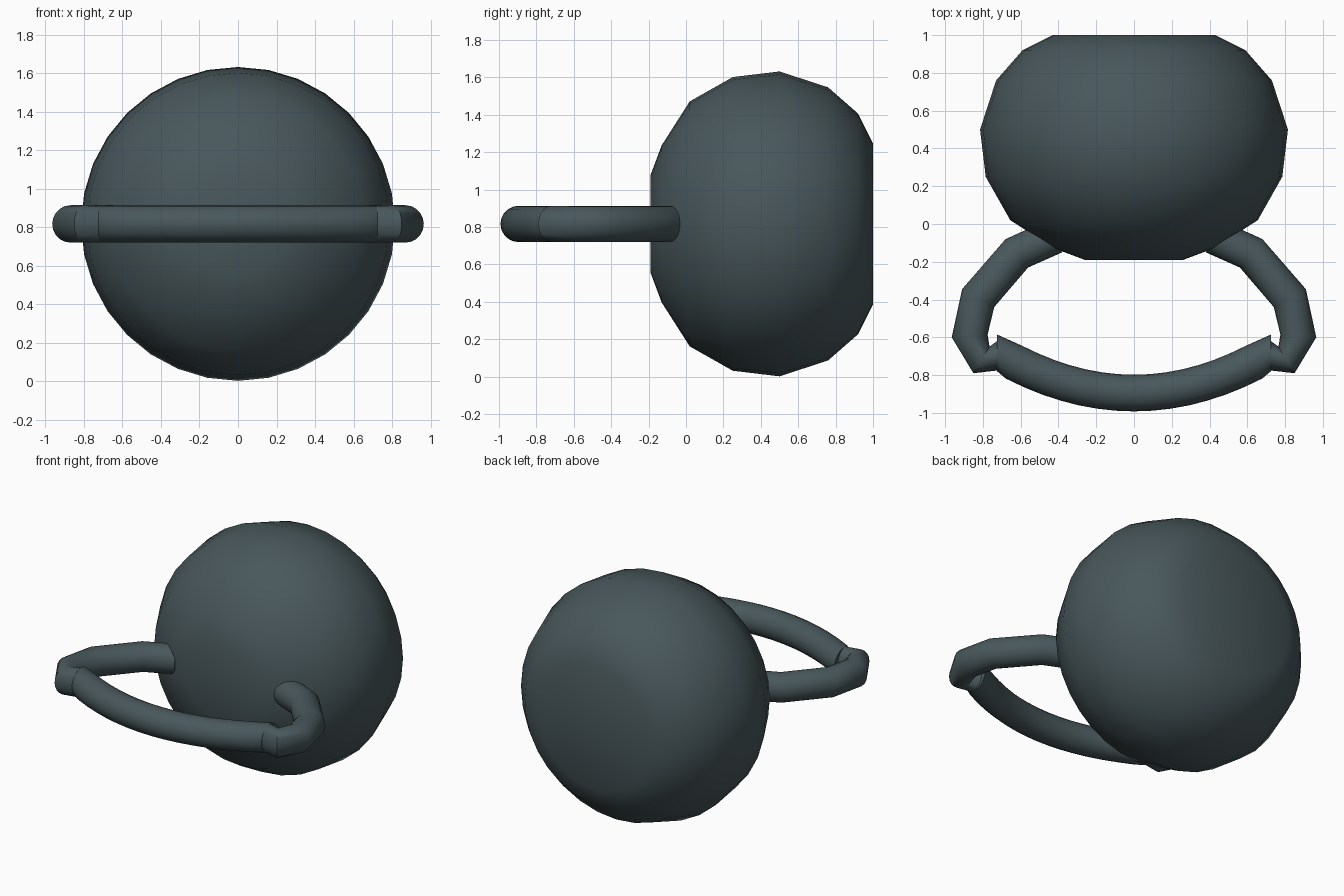
import bpy, bmesh, math
from mathutils import Vector

cube = bpy.data.objects.get("Cube")
if cube:
    bpy.data.objects.remove(cube, do_unlink=True)

MID_Z = 0.817     # height of the shared axis
TUBE_R = 0.097    # handle tube radius

slate = bpy.data.materials.new("dark slate")
slate.use_nodes = True
COLOUR = (0.065, 0.095, 0.105, 1)
slate.diffuse_color = COLOUR
slate.node_tree.nodes["Principled BSDF"].inputs["Base Color"].default_value = COLOUR


def skin(name, rings):
    """Bridge a row of closed rings, cap both ends and shade smooth."""
    bm = bmesh.new()
    loops = [[bm.verts.new(p) for p in ring] for ring in rings]
    n = len(loops[0])
    for a, b in zip(loops, loops[1:]):
        for i in range(n):
            j = (i + 1) % n
            bm.faces.new((a[i], a[j], b[j], b[i]))
    bm.faces.new(loops[0])
    bm.faces.new(loops[-1])
    bmesh.ops.recalc_face_normals(bm, faces=bm.faces)
    mesh = bpy.data.meshes.new(name)
    bm.to_mesh(mesh)
    bm.free()
    mesh.materials.append(slate)
    obj = bpy.data.objects.new(name, mesh)
    bpy.context.collection.objects.link(obj)
    bpy.ops.object.select_all(action='DESELECT')
    obj.select_set(True)
    bpy.context.view_layer.objects.active = obj
    bpy.ops.object.shade_smooth_by_angle(angle=math.radians(45))
    return obj


def turns(n):
    return [(math.cos(2 * math.pi * i / n), math.sin(2 * math.pi * i / n)) for i in range(n)]


def tube(name, edges, side=1):
    """Horizontal tube given the outer and inner edge point of each ring."""
    rings = []
    for outer, inner in edges:
        o, i = Vector(outer), Vector(inner)
        c, h = (o + i) / 2, (o - i) / 2
        rings.append([(side * (c.x + h.x * u), c.y + h.y * u, MID_Z + TUBE_R * v)
                      for u, v in turns(20)])
    return skin(name, rings)


# Rounded body turned about the front-to-back axis: (y, radius)
profile = [(-0.19, 0.26), (-0.13, 0.42), (0.02, 0.655), (0.25, 0.785),
           (0.50, 0.815), (0.76, 0.73), (0.92, 0.59), (1.0, 0.43)]
skin("body", [[(r * u, y, MID_Z + r * v) for u, v in turns(32)] for y, r in profile])

# Bent side arms, rooted in the body and hooked in at the front
arm = [((0.46, 0.02), (0.38, -0.15)), ((0.68, -0.08), (0.56, -0.23)),
       ((0.91, -0.345), (0.74, -0.44)), ((0.965, -0.60), (0.775, -0.585)),
       ((0.85, -0.79), (0.765, -0.65)), ((0.72, -0.775), (0.725, -0.62))]
tube("left_arm", arm)
tube("right_arm", arm, -1)

# Bowed front grip with ends cut square to the width
grip = []
STEPS = 16
for k in range(STEPS + 1):
    x = -0.725 + 1.45 * k / STEPS
    y = -0.895 + 0.405 * x * x
    across = Vector((0.81 * x, -1)).normalized() * TUBE_R
    if k in (0, STEPS):
        across = Vector((0, -TUBE_R))
    c = Vector((x, y))
    grip.append((c + across, c - across))
tube("front_grip", grip)
